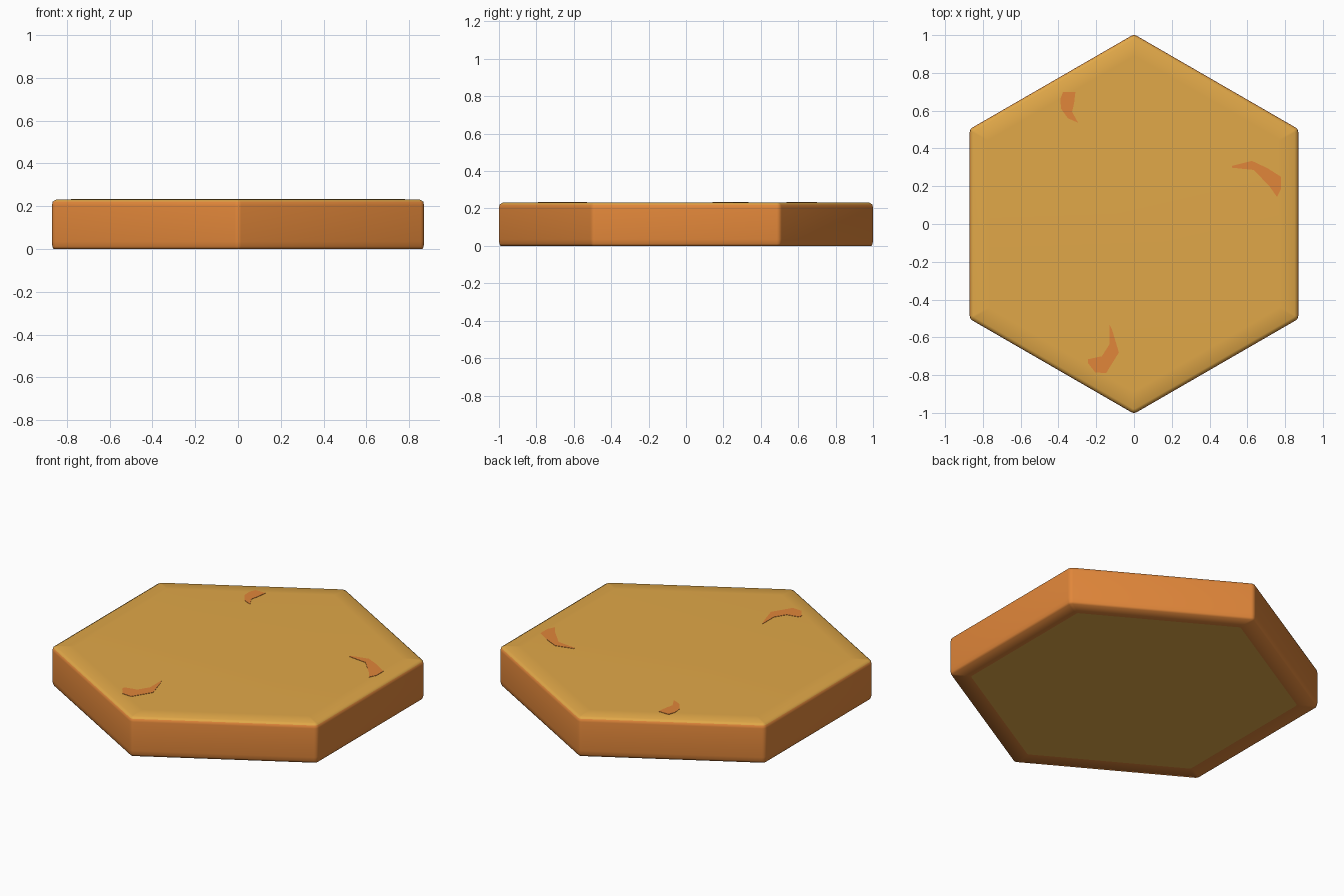
import bpy, bmesh, math

if "Cube" in bpy.data.objects:
    bpy.data.objects.remove(bpy.data.objects["Cube"])


def material(name, rgb):
    m = bpy.data.materials.new(name)
    m.diffuse_color = (*rgb, 1.0)
    m.use_nodes = True
    m.node_tree.nodes["Principled BSDF"].inputs["Base Color"].default_value = m.diffuse_color
    return m


sand = material("sand_yellow", (0.75, 0.39, 0.065))
orange = material("clay_orange", (0.75, 0.24, 0.042))


def finish(bm, name, mats):
    bmesh.ops.recalc_face_normals(bm, faces=bm.faces)
    mesh = bpy.data.meshes.new(name)
    bm.to_mesh(mesh)
    bm.free()
    for m in mats:
        mesh.materials.append(m)
    ob = bpy.data.objects.new(name, mesh)
    bpy.context.collection.objects.link(ob)
    return ob


def hex_ring(bm, apothem, rho, z, steps=4):
    """Hexagon with rounded corners, points up and down the y axis."""
    pts = []
    d = (apothem - rho) / math.cos(math.pi / 6)
    for i in range(6):
        c = math.radians(30 + 60 * i)
        for k in range(steps + 1):
            a = c + math.radians(-30 + 60 * k / steps)
            pts.append(bm.verts.new((d * math.cos(c) + rho * math.cos(a),
                                     d * math.sin(c) + rho * math.sin(a), z)))
    return pts


# Tile: stacked rounded hexagons (apothem, corner radius, height)
profile = [(0.77, 0.015, 0.0), (0.862, 0.022, 0.0), (0.868, 0.028, 0.012),
           (0.87, 0.03, 0.035), (0.87, 0.03, 0.205), (0.866, 0.026, 0.222),
           (0.85, 0.012, 0.231), (0.77, 0.01, 0.233)]
bm = bmesh.new()
rings = [hex_ring(bm, *p) for p in profile]
n = len(rings[0])
for j in range(len(rings) - 1):
    lo, hi = rings[j], rings[j + 1]
    for i in range(n):
        k = (i + 1) % n
        f = bm.faces.new((lo[i], lo[k], hi[k], hi[i]))
        f.material_index = 0 if j >= 5 else 1   # sand on the top rim only
bm.faces.new(rings[0][::-1])
bm.faces.new(rings[-1])
for f in bm.faces:
    f.smooth = True
finish(bm, "hexagon_tile", [sand, orange])

# Thin orange patches on the top face
patches = [
    [(-.376, .70), (-.31, .70), (-.317, .64), (-.328, .594), (-.296, .536),
     (-.35, .56), (-.386, .61), (-.39, .66)],
    [(.52, .308), (.624, .334), (.704, .297), (.778, .25), (.778, .186),
     (.757, .143), (.72, .196), (.635, .286), (.52, .298)],
    [(-.13, -.53), (-.116, -.56), (-.08, -.68), (-.148, -.79), (-.206, -.785),
     (-.243, -.737), (-.243, -.716), (-.17, -.70), (-.13, -.637)],
]
for i, outline in enumerate(patches):
    bm = bmesh.new()
    face = bm.faces.new([bm.verts.new((x, y, 0.232)) for x, y in outline])
    top = bmesh.ops.extrude_face_region(bm, geom=[face])["geom"]
    for v in top:
        if isinstance(v, bmesh.types.BMVert):
            v.co.z = 0.235
    finish(bm, f"top_patch_{i + 1}", [orange])
